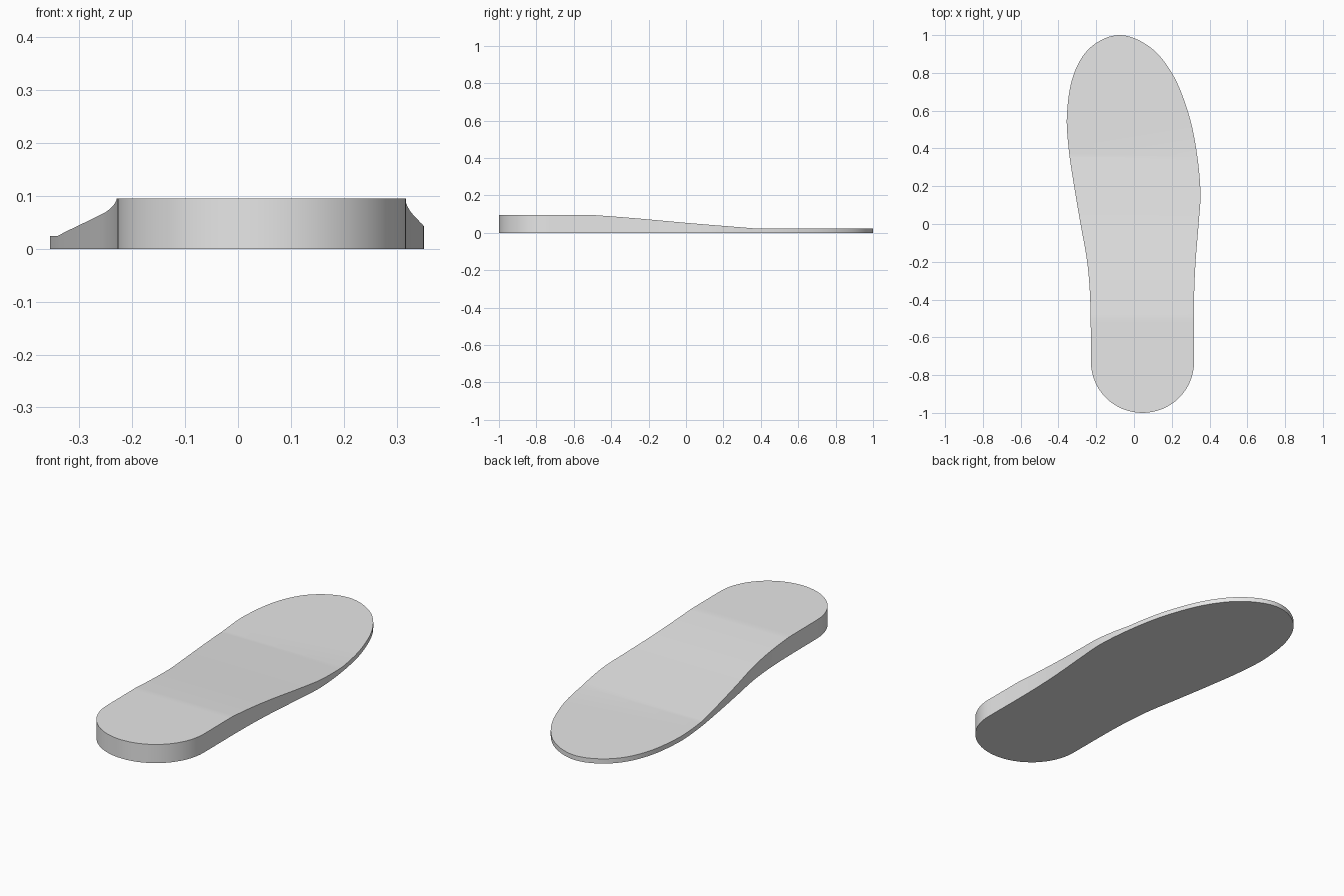
import bpy, bmesh, math
from mathutils import Vector
from mathutils.geometry import interpolate_bezier

cube = bpy.data.objects.get("Cube")
if cube:
    bpy.data.objects.remove(cube)

HEEL_TOP, TOE_TOP = 0.095, 0.024
SLOPE_START, SLOPE_END = -0.5, 0.36


def top_height(y):
    """Flat heel, gently eased ramp, flat forefoot."""
    t = min(max((y - SLOPE_START) / (SLOPE_END - SLOPE_START), 0), 1)
    eased = t + 0.03 * math.sin(2 * math.pi * t) * (t - 1)
    return HEEL_TOP + (TOE_TOP - HEEL_TOP) * eased


def smooth_path(points, steps=8):
    """Open curve through the points with tangents along the neighbours."""
    pts = [Vector((x, y, 0)) for x, y in points]
    pts = [pts[0] + Vector((0, -0.1, 0))] + pts + [pts[-1] + Vector((0, -0.1, 0))]
    path = []
    for a, b, c, d in zip(pts, pts[1:], pts[2:], pts[3:]):
        reach = (c - b).length / 3
        h1 = b + (c - a).normalized() * reach
        h2 = c - (d - b).normalized() * reach
        path += interpolate_bezier(b, h1, h2, c, steps + 1)[:-1]
    return path


# Outline: up the left side, round the toe, down the right side, heel arc
outline = smooth_path([
    (0.318, -0.73), (0.318, -0.4), (0.326, -0.2), (0.342, 0), (0.352, 0.17),
    (0.329, 0.4), (0.284, 0.6), (0.2, 0.8), (0.08, 0.94), (-0.08, 1.0),
    (-0.23, 0.935), (-0.32, 0.79), (-0.355, 0.58), (-0.346, 0.4),
    (-0.317, 0.2), (-0.283, 0), (-0.248, -0.2), (-0.232, -0.4), (-0.228, -0.73)])
for i in range(32):
    a = math.pi * (1 + i / 32)
    outline.append(Vector((0.045 + 0.273 * math.cos(a), -0.73 + 0.27 * math.sin(a), 0)))

# Sole slab: extruded outline
bm = bmesh.new()
base = bm.faces.new([bm.verts.new(p) for p in outline])
base.normal_update()
top = bmesh.ops.extrude_face_region(bm, geom=[base])["geom"]
bmesh.ops.translate(bm, vec=(0, 0, HEEL_TOP),
                    verts=[v for v in top if isinstance(v, bmesh.types.BMVert)])

# Cross cuts that let the upper surface bend
cuts = 24
for i in range(cuts + 1):
    y = SLOPE_START + (SLOPE_END - SLOPE_START) * i / cuts
    bmesh.ops.bisect_plane(bm, geom=bm.verts[:] + bm.edges[:] + bm.faces[:],
                           plane_co=(0, y, 0), plane_no=(0, 1, 0))
for v in bm.verts:
    if v.co.z > HEEL_TOP / 2:
        v.co.z = top_height(v.co.y)
bmesh.ops.recalc_face_normals(bm, faces=bm.faces[:])

mesh = bpy.data.meshes.new("shoe_sole")
bm.to_mesh(mesh)
bm.free()
sole = bpy.data.objects.new("shoe_sole", mesh)
bpy.context.collection.objects.link(sole)

# Plain grey material
grey = bpy.data.materials.new("light_grey")
grey.use_nodes = True
colour = (0.8, 0.8, 0.8, 1)
grey.diffuse_color = colour
grey.node_tree.nodes["Principled BSDF"].inputs["Base Color"].default_value = colour
mesh.materials.append(grey)

# Smooth walls with a crisp rim
bpy.context.view_layer.objects.active = sole
sole.select_set(True)
bpy.ops.object.shade_smooth_by_angle(angle=math.radians(30))
